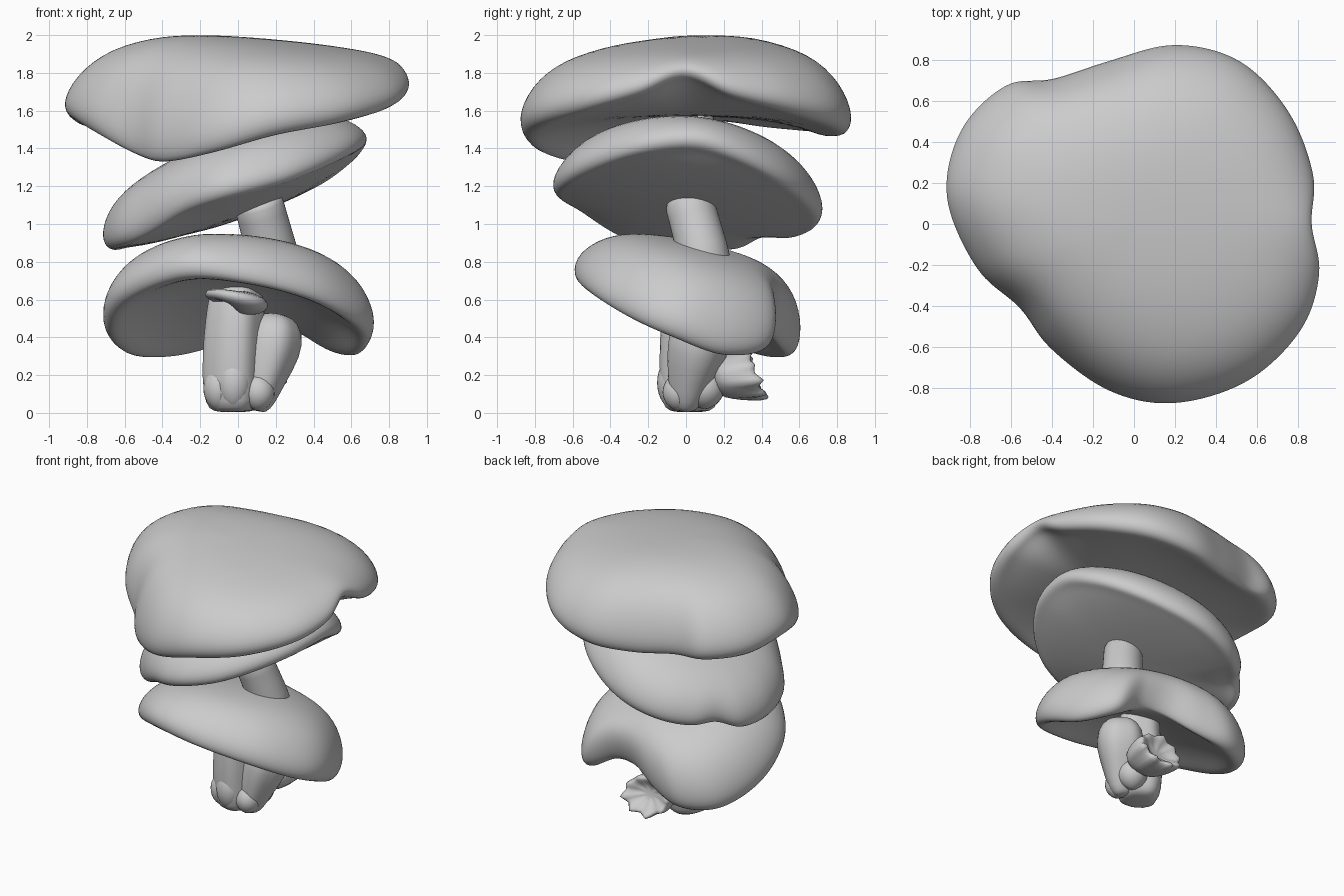
import bpy, random
from math import sin, cos, pi, atan2, radians
from mathutils import Vector as V

if "Cube" in bpy.data.objects:
    bpy.data.objects.remove(bpy.data.objects["Cube"])

random.seed(4)

# outer (s, f): s = fraction of rim radius, f = fraction of dome height
TOP = [(.15, .995), (.3, .98), (.45, .95), (.6, .89), (.74, .8), (.85, .67),
       (.93, .51), (.98, .34), (1, .19), (.99, .08), (.96, .01)]
UNDER = [(.92, 0), (.87, .1), (.78, .35), (.62, .65), (.42, .87), (.2, .98)]


def make(name, rings, start=None, end=None):
    """Skin a list of closed rings, closing the ends on single points."""
    n = len(rings[0])
    verts = [p for r in rings for p in r]
    faces = [(k * n + i, (k + 1) * n + i, (k + 1) * n + (i + 1) % n, k * n + (i + 1) % n)
             for k in range(len(rings) - 1) for i in range(n)]
    if start is not None:
        verts.append(start)
        c = len(verts) - 1
        faces += [(c, i, (i + 1) % n) for i in range(n)]
    if end is not None:
        verts.append(end)
        c, o = len(verts) - 1, (len(rings) - 1) * n
        faces += [(c, o + (i + 1) % n, o + i) for i in range(n)]
    me = bpy.data.meshes.new(name)
    me.from_pydata(verts, [], faces)
    me.polygons.foreach_set("use_smooth", [True] * len(faces))
    ob = bpy.data.objects.new(name, me)
    bpy.context.collection.objects.link(ob)
    m = ob.modifiers.new("smooth", 'SUBSURF')
    m.levels = m.render_levels = 1
    return ob


def closed_curve(pts, steps=5):
    """Smooth closed Catmull-Rom curve through the points."""
    pts = [V(p) for p in pts]
    n, out = len(pts), []
    for i in range(n):
        a, b, c, d = (pts[(i + k) % n] for k in (-1, 0, 1, 2))
        for j in range(steps):
            t = j / steps
            out.append(.5 * (2 * b + (c - a) * t + (2 * a - 5 * b + 4 * c - d) * t * t
                             + (3 * b - a - 3 * c + d) * t ** 3))
    return out


def cap(name, centre, normal, height, hollow, rim, swell=(0, 0)):
    """Wavy mushroom cap: dome over a rim curve, swollen to one side, hollow below."""
    c, n = V(centre), V(normal).normalized()
    rim = [p - c for p in closed_curve(rim)]
    m = len(rim)
    # softened rim, so that waves in the edge fade out towards the middle
    soft = [sum((rim[(i + k) % m] for k in range(-8, 9)), V()) / 16 for i in range(m)]
    rings = []
    for prof, h, amp in ((TOP, height, swell[1]), (UNDER, hollow, 0)):
        for s, f in prof:
            ring = []
            for edge, calm in zip(rim, soft):
                r = calm.lerp(edge, s ** 3)
                side = cos(atan2(r.y, r.x) - radians(swell[0]))
                up = (1 - f) * r.dot(n) + f * h + amp * side * 2 * s * f * (1 - s * s) ** .5
                ring.append(c + (r - n * r.dot(n)) * s + n * up)
            rings.append(ring)
    return make(name, rings, c + n * height, c + n * hollow)


def tube(name, path, wobble=0.0, n=20):
    """Round stalk through (x, y, z, radius) stations."""
    pts = [V(p[:3]) for p in path]
    rings = []
    for k, p in enumerate(path):
        d = (pts[min(k + 1, len(pts) - 1)] - pts[max(k - 1, 0)]).normalized()
        u = d.cross(V((0, 1, 0)) if abs(d.y) < .8 else V((1, 0, 0))).normalized()
        w = d.cross(u)
        ring = []
        for i in range(n):
            a = 2 * pi * i / n
            r = p[3] * (1 + wobble * sin(4 * a + .6) + wobble * .5 * sin(7 * a))
            ring.append(pts[k] + (u * cos(a) + w * sin(a)) * r)
        rings.append(ring)
    return make(name, rings, pts[0], pts[-1])


# three stacked caps
cap("upper_cap", (0, 0, 1.52), (0, 0, 1), .47, .05, [
    (.87, 0, 1.78), (.88, .24, 1.67), (.76, .55, 1.59), (.52, .80, 1.52), (.2, .88, 1.47),
    (-.12, .8, 1.46), (-.4, .71, 1.49), (-.63, .68, 1.49), (-.85, .46, 1.51), (-.92, .13, 1.56),
    (-.77, -.22, 1.47), (-.56, -.41, 1.36), (-.41, -.61, 1.32), (-.12, -.82, 1.38),
    (.2, -.88, 1.47), (.56, -.77, 1.53), (.82, -.52, 1.6), (.91, -.24, 1.68)], (150, .035))

cap("middle_cap", (0, 0, 1.14), (-.36, .08, .93), .32, -.09, [
    (.70, .05, 1.42), (.64, .3, 1.34), (.48, .52, 1.22), (.25, .66, 1.11), (0, .72, 1.02),
    (-.24, .68, .95), (-.43, .56, .91), (-.54, .42, .92), (-.65, .28, .85), (-.69, .05, .85),
    (-.62, -.22, .87), (-.48, -.4, .94), (-.29, -.58, 1.06), (-.04, -.71, 1.14),
    (.25, -.66, 1.22), (.48, -.5, 1.31), (.65, -.25, 1.39)])

cap("lower_cap", (0, 0, .5), (.04, .42, .9), .415, .13, [
    (.72, -.08, .40), (.66, .2, .29), (.51, .42, .31), (.3, .42, .44), (.1, .44, .44),
    (-.12, .52, .34), (-.36, .56, .28), (-.6, .41, .29), (-.72, .08, .42),
    (-.65, -.27, .60), (-.32, -.57, .74), (.04, -.61, .71), (.4, -.5, .62), (.63, -.3, .5)],
    (95, .05))

# stalks joining the caps
tube("upper_stalk", [(0, .02, 1.36, .15), (.02, .02, 1.5, .13), (.02, .02, 1.6, .14)])
tube("middle_stalk", [(.2, .11, .72, .15), (.18, .09, .85, .14), (.12, .03, 1.07, .13),
                      (.1, .01, 1.14, .14)])
tube("lower_stalk", [(-.02, .02, .005, .11), (-.02, .02, .05, .15), (-.03, .02, .18, .16),
                     (-.02, .02, .4, .16), (-.01, .03, .56, .15), (0, .06, .66, .14)], .05)

# thin collar at the top of the lower stalk
tube("collar", [(-.02, -.1, .555, .06), (-.015, -.1, .56, .15), (-.01, -.095, .595, .18),
                (0, -.09, .63, .16), (0, -.09, .645, .06)])

# broken side stump leaning to the right
tube("side_stump", [(.1, 0, .01, .05), (.11, 0, .06, .085), (.13, .02, .18, .12),
                    (.17, .06, .33, .165), (.19, .08, .45, .16), (.2, .09, .52, .09)], .04)

# rounded swellings around the foot
for i, (x, y, z, r, h) in enumerate([(-.1, -.03, .13, .09, .12), (-.02, -.06, .16, .1, .15),
                                     (.11, -.04, .11, .09, .1), (-.03, .08, .1, .09, .09),
                                     (.1, .1, .13, .11, .11)]):
    tube("foot_swelling_%d" % i, [(x, y, z + h * sin(t), r * cos(t)) for t in
                                  (-1.4, -.9, -.4, 0, .4, .9, 1.4)], 0, 12)

# torn, ragged cup at the back of the stump
axis, u, w = V((-.05, .97, .15)).normalized(), V((1.4, 0, 0)), V((0, -.2, 1))
tear = [random.uniform(.95, 1.3) for _ in range(9)]
rings = []
for d, r, k in ((0, .09, 0), (.07, .12, .2), (.17, .14, .6), (.24, .14, 1),
                (.24, .115, 1), (.19, .07, .6), (.17, .035, 0)):
    ring = []
    for i in range(18):
        t = tear[i // 2] if i % 2 else .8
        f = 1 + (t - 1) * k
        a = 2 * pi * i / 18
        ring.append(V((.08, .15, .18)) + axis * d * f + (u * cos(a) + w * sin(a)) * r * f)
    rings.append(ring)
make("torn_cup", rings, rings[0][0].lerp(rings[0][9], .5), rings[-1][0].lerp(rings[-1][9], .5))
